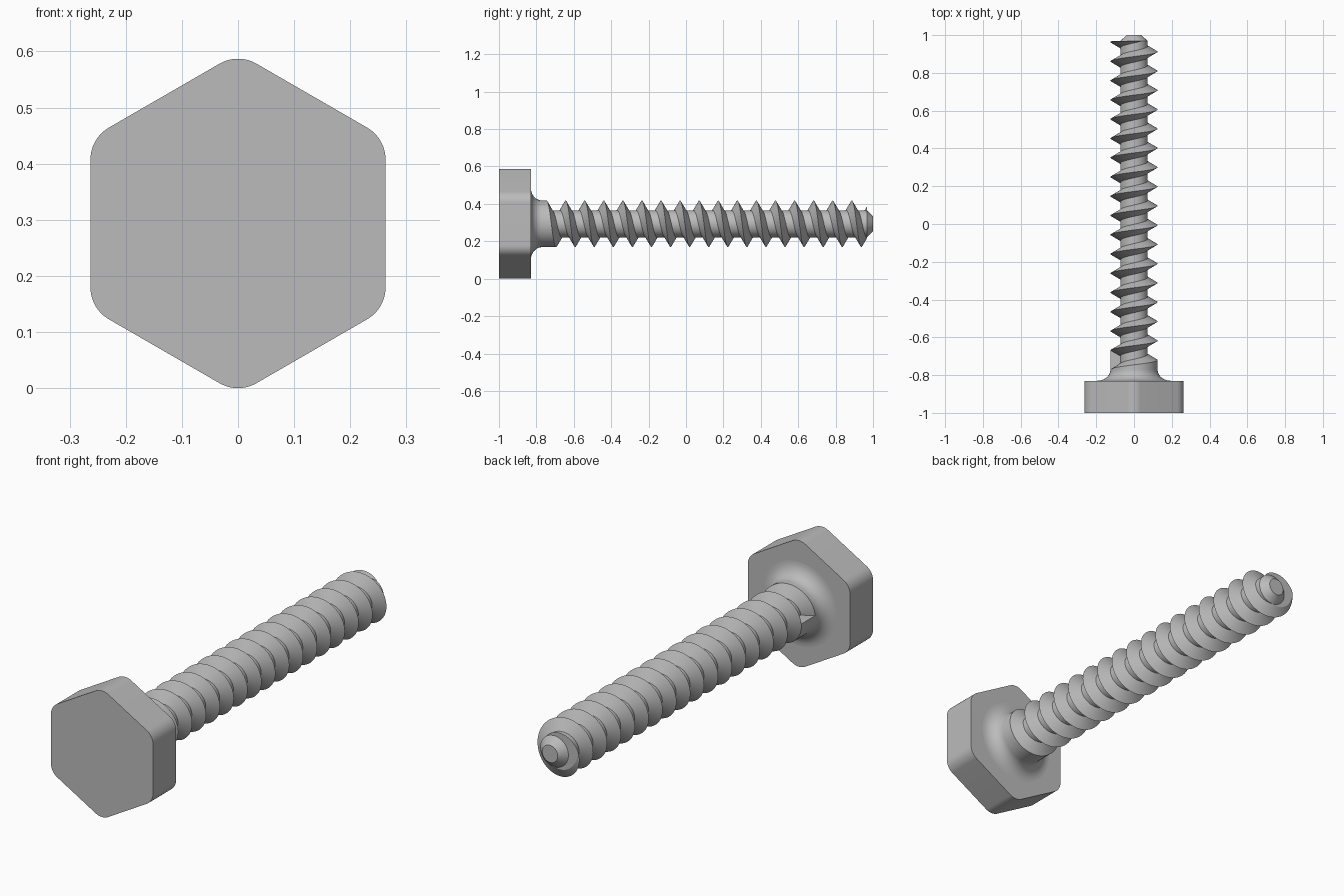
import bpy
import bmesh
from math import pi, cos, sin, radians

if "Cube" in bpy.data.objects:
    bpy.data.objects.remove(bpy.data.objects["Cube"])

AXIS_Z = 0.2935
FLAT, CORNER = 0.263, 0.066          # hexagon apothem and corner radius
HEAD_FRONT, HEAD_BACK = -1.0, -0.83
CREST, ROOT = 0.125, 0.0725
PITCH, FLANK = 0.102, 0.03
START = -0.771                       # where the groove begins
THREAD_END, TIP = 0.968, 1.0
SEGS, TURNS = 64, 18

steel = bpy.data.materials.new("grey steel")
steel.use_nodes = True
GREY = (0.5, 0.5, 0.5, 1)
steel.diffuse_color = GREY
steel.node_tree.nodes["Principled BSDF"].inputs["Base Color"].default_value = GREY


def point(r, angle, y):
    return (r * cos(angle), y, AXIS_Z + r * sin(angle))


def finish(bm, name):
    bmesh.ops.recalc_face_normals(bm, faces=bm.faces)
    mesh = bpy.data.meshes.new(name)
    bm.to_mesh(mesh)
    bm.free()
    mesh.materials.append(steel)
    mesh.shade_smooth()
    mesh.set_sharp_from_angle(angle=radians(30))
    obj = bpy.data.objects.new(name, mesh)
    bpy.context.collection.objects.link(obj)


def skin(bm, columns):
    """Join neighbouring columns of points with quads."""
    cols = [[bm.verts.new(p) for p in col] for col in columns]
    for a, b in zip(cols, cols[1:]):
        for i in range(len(a) - 1):
            bm.faces.new((a[i], a[i + 1], b[i + 1], b[i]))
    return cols


# Hexagonal head with rounded corners
bm = bmesh.new()
outline = []
reach = (FLAT - CORNER) / cos(pi / 6)
for k in range(6):
    mid = pi / 6 + k * pi / 3
    for s in range(13):
        a = mid + (s / 12 - 0.5) * pi / 3
        outline.append(bm.verts.new((reach * cos(mid) + CORNER * cos(a), HEAD_FRONT,
                                     AXIS_Z + reach * sin(mid) + CORNER * sin(a))))
face = bm.faces.new(outline)
top = bmesh.ops.extrude_face_region(bm, geom=[face])["geom"]
moved = [v for v in top if isinstance(v, bmesh.types.BMVert)]
bmesh.ops.translate(bm, verts=moved, vec=(0, HEAD_BACK - HEAD_FRONT, 0))
if not face.is_valid or len(face.link_loops if hasattr(face, "link_loops") else face.loops) == 0:
    bm.faces.new(outline)
finish(bm, "head")

# Shank: flared collar, then a groove that winds along the helix
bm = bmesh.new()
flare = [(CREST + 0.07, HEAD_BACK - 0.02)]
for s in range(11):
    a = s / 10 * pi / 2
    flare.append((CREST + 0.07 * (1 - sin(a)), START + (HEAD_BACK - START) * cos(a)))
collar, thread = [], []
section = [(CREST, 0), (ROOT, FLANK), (ROOT, PITCH - FLANK), (CREST, PITCH)]
for i in range(SEGS * TURNS + 1):
    angle = pi - 2 * pi * i / SEGS
    y = START + PITCH * i / SEGS
    thread.append([point(r, angle, y + d) for r, d in section])
    if i <= SEGS:
        collar.append([point(r, angle, v) for r, v in flare] + [point(CREST, angle, y)])
cols = skin(bm, collar)
bm.faces.new([c[0] for c in cols[:-1]])
cols = skin(bm, thread)
bm.faces.new(cols[0])                # end wall where the groove starts
bmesh.ops.remove_doubles(bm, verts=bm.verts, dist=0.0001)

# Trim the thread square and close it
cut = bmesh.ops.bisect_plane(bm, geom=bm.verts[:] + bm.edges[:] + bm.faces[:],
                             plane_co=(0, THREAD_END, 0), plane_no=(0, 1, 0),
                             clear_outer=True)
rim = [e for e in cut["geom_cut"] if isinstance(e, bmesh.types.BMEdge)]
bmesh.ops.contextual_create(bm, geom=rim)
finish(bm, "threaded_shank")

# Chamfered tip
bm = bmesh.new()
profile = [(ROOT, THREAD_END - 0.01), (ROOT, THREAD_END), (0.04, TIP)]
cols = skin(bm, [[point(r, 2 * pi * i / SEGS, y) for r, y in profile]
                 for i in range(SEGS + 1)])
bmesh.ops.remove_doubles(bm, verts=bm.verts, dist=0.0001)
for y in (THREAD_END - 0.01, TIP):
    ring = [e for e in bm.edges if all(abs(v.co.y - y) < 0.0001 for v in e.verts)]
    bmesh.ops.contextual_create(bm, geom=ring)
finish(bm, "tip")
